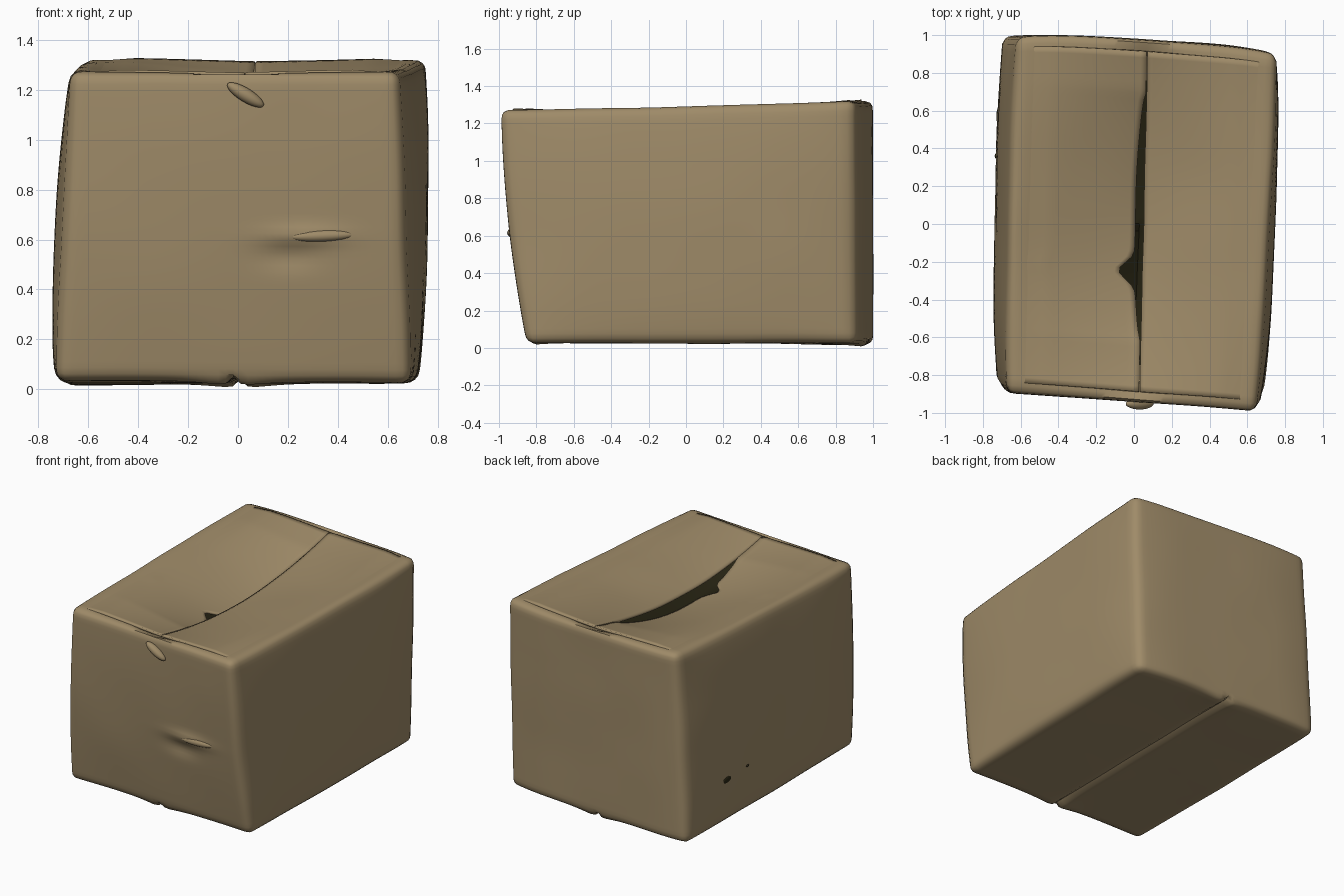
import bpy, bmesh, math
from mathutils import Vector, noise

if "Cube" in bpy.data.objects:
    bpy.data.objects.remove(bpy.data.objects["Cube"], do_unlink=True)


def material(name, rgb):
    mat = bpy.data.materials.new(name)
    mat.use_nodes = True
    mat.diffuse_color = (*rgb, 1)
    bsdf = mat.node_tree.nodes["Principled BSDF"]
    bsdf.inputs["Base Color"].default_value = (*rgb, 1)
    bsdf.inputs["Roughness"].default_value = 0.9
    return mat


cardboard = material("cardboard", (0.345, 0.257, 0.139))
dark_inside = material("dark inside", (0.022, 0.019, 0.007))

# Uneven box corners, keyed by side in x, y and z
CORNERS = {
    (-1, -1, 0): (-0.73, -0.82, 0.035), (1, -1, 0): (0.69, -0.85, 0.025),
    (1, 1, 0): (0.72, 0.91, 0.025), (-1, 1, 0): (-0.7, 0.99, 0.015),
    (-1, -1, 1): (-0.67, -0.89, 1.275), (1, -1, 1): (0.645, -0.99, 1.275),
    (1, 1, 1): (0.755, 0.9, 1.32), (-1, 1, 1): (-0.62, 0.99, 1.325),
}
HALF = Vector((0.7, 0.93, 0.64))
ROUND = 0.045


def place(u, v, w):
    """Point of the crooked box from box coordinates, with bulging walls."""
    p = Vector()
    for (a, b, c), co in CORNERS.items():
        weight = (1 + a * u) / 2 * (1 + b * v) / 2 * (w if c else 1 - w)
        p += Vector(co) * weight
    belly = max(0, 4 * w * (1 - w))
    p.x += 0.045 * u * abs(u) ** 3 * math.sqrt(belly) * (1 - v ** 4)
    p.y -= 0.03 * max(0, -v) ** 4 * belly
    p.y += 0.03 * max(0, v) ** 4 * (1 - u ** 4)
    return p + noise.noise_vector(p * 2.5) * 0.004


def sag(u, v, side):
    """How far the lid has sunk towards the seam."""
    depth = 0.13 * max(0, 1 - v * v)
    if side < 0:
        depth += 0.06 * max(0, 1 - ((v - 0.04) / 0.7) ** 2)
    return depth * max(0, 1 - abs(u))


def bump(t, width):
    return math.exp(-(t / width) ** 2)


def finish(name, bm, mats):
    mesh = bpy.data.meshes.new(name)
    bm.to_mesh(mesh)
    bm.free()
    for mat in mats:
        mesh.materials.append(mat)
    mesh.shade_smooth()
    mesh.set_sharp_from_angle(angle=math.radians(50))
    obj = bpy.data.objects.new(name, mesh)
    bpy.context.collection.objects.link(obj)
    return obj


# Box body: rounded block with a sunken top and a grooved bottom
bm = bmesh.new()
bmesh.ops.create_cube(bm, size=2)
bmesh.ops.subdivide_edges(bm, edges=bm.edges[:], cuts=47, use_grid_fill=True)
for face in bm.faces:
    c = face.calc_center_median()
    if c.z > 0.99 and abs(c.x) < 0.25 and abs(c.y) < 0.8:
        face.material_index = 1
for vert in bm.verts:
    q = Vector(a * h for a, h in zip(vert.co, HALF))
    core = Vector(max(ROUND - h, min(h - ROUND, a)) for a, h in zip(q, HALF))
    q = core + (q - core).normalized() * ROUND
    u, v, w = (a / h for a, h in zip(q, HALF))
    w = (w + 1) / 2
    p = place(u, v, w)
    if w > 0.995:
        pit = max(0, 1 - abs(u) / 0.3) * max(0, 1 - v * v)
        p.z -= sag(u, v, u) + 0.14 * pit
    if w < 0.02:
        ends = v ** 8
        p.z += (0.018 + 0.02 * ends) * bump(u, 0.03) - 0.018 * ends * bump(u, 0.2)
    if v < -0.98:
        p.y -= 0.02 * bump(p.x - 0.27, 0.16) * bump(p.z - 0.615, 0.035)
        p.y += 0.015 * bump(p.x - 0.2, 0.12) * bump(p.z - 0.53, 0.05)
    vert.co = p
finish("box_body", bm, [cardboard, dark_inside])


# Lid flaps: thin sagging sheets that part along the seam
def lid_flap(name, side, rows=60, cols=20):
    bm = bmesh.new()
    grid = []
    for j in range(rows + 1):
        v = -0.94 + 1.88 * j / rows
        left, right = place(-1, v, 1), place(1, v, 1)
        y = (left.y + right.y) / 2
        seam_x = 0.05 + 0.022 * v
        if side < 0:
            open_part = max(0, 1 - ((y - 0.04) / 0.64) ** 2)
            seam_x -= 0.004 + 0.04 * open_part ** 0.6
            seam_x -= 0.085 * bump(y + 0.25, 0.06)
        seam_u = 2 * (seam_x - left.x) / (right.x - left.x) - 1
        line = []
        for i in range(cols + 1):
            a = i / cols
            u = side * 0.93 * (1 - a) + seam_u * a
            p = place(u, v, 1)
            p.z += -0.004 + 0.014 * min(1, 4 * a) - sag(u, v, side)
            line.append(bm.verts.new(p))
        grid.append(line)
    for low, high in zip(grid, grid[1:]):
        for i in range(cols):
            bm.faces.new((low[i], low[i + 1], high[i + 1], high[i]))
    if side > 0:
        bmesh.ops.reverse_faces(bm, faces=bm.faces[:])
    obj = finish(name, bm, [cardboard])
    solid = obj.modifiers.new("thickness", "SOLIDIFY")
    solid.thickness = 0.015
    solid.offset = -1


lid_flap("left_lid_flap", 1)
lid_flap("right_lid_flap", -1)


# Small creases, loose tape and punctures on the walls
def blob(name, centre, size, tilt, mat):
    bm = bmesh.new()
    bmesh.ops.create_uvsphere(bm, u_segments=24, v_segments=12, radius=1)
    obj = finish(name, bm, [mat])
    obj.location = centre
    obj.scale = size
    obj.rotation_euler.y = tilt


blob("front_crease", (0.34, -0.93, 0.615), (0.13, 0.026, 0.024), -0.04, cardboard)
blob("loose_tape_end", (0.03, -0.952, 1.18), (0.085, 0.03, 0.028), 0.55, cardboard)
for i, (y, z, size) in enumerate([(0.57, 0.32, 0.045), (0.36, 0.34, 0.015)]):
    wall = place(-1, y / 0.93, z / 1.3)
    blob(f"side_puncture_{i + 1}", (wall.x, y, z), (0.01, size, size / 2), 0, dark_inside)
